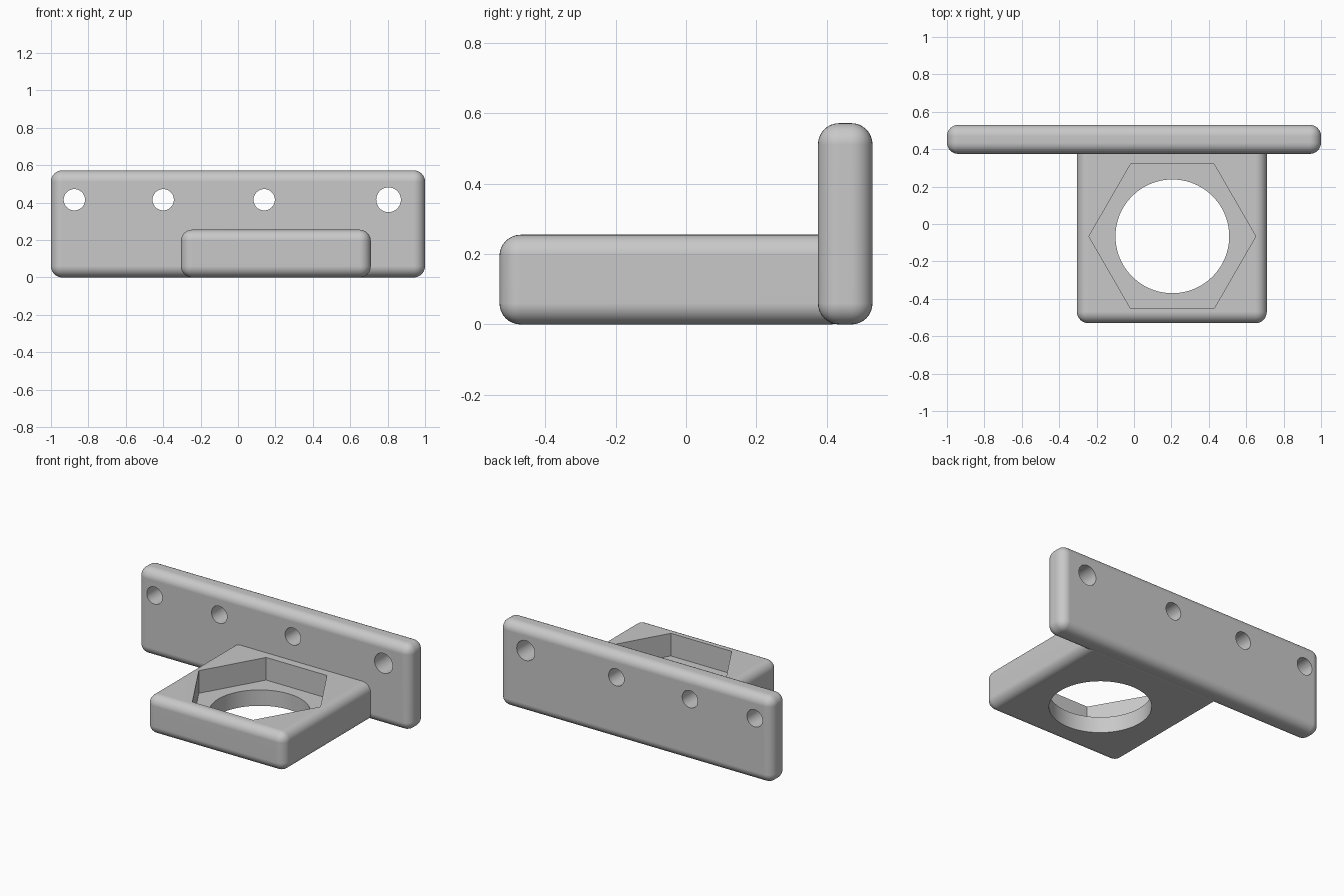
import bpy
import bmesh
import math
from mathutils import Matrix

cube = bpy.data.objects.get("Cube")
if cube:
    bpy.data.objects.remove(cube, do_unlink=True)

GREY = (0.58, 0.58, 0.58, 1.0)
grey = bpy.data.materials.new("plain grey")
grey.use_nodes = True
grey.diffuse_color = GREY
grey.node_tree.nodes["Principled BSDF"].inputs["Base Color"].default_value = GREY


def to_object(name, bm):
    bmesh.ops.recalc_face_normals(bm, faces=bm.faces)
    mesh = bpy.data.meshes.new(name)
    bm.to_mesh(mesh)
    bm.free()
    mesh.materials.append(grey)
    obj = bpy.data.objects.new(name, mesh)
    bpy.context.collection.objects.link(obj)
    return obj


def rounded_box(name, low, high, radius=0.06):
    bm = bmesh.new()
    bmesh.ops.create_cube(bm, size=1)
    for v in bm.verts:
        v.co = [h if c > 0 else l for c, l, h in zip(v.co, low, high)]
    bmesh.ops.bevel(bm, geom=bm.edges[:], offset=radius, segments=8,
                    profile=0.5, affect='EDGES', clamp_overlap=True)
    return to_object(name, bm)


def prism(name, centre, radius, depth, sides, axis='Z'):
    bm = bmesh.new()
    bmesh.ops.create_cone(bm, cap_ends=True, segments=sides, radius1=radius,
                          radius2=radius, depth=depth)
    # Turn the first corner onto x, then lay the prism along its axis
    bm.verts.ensure_lookup_table()
    corner = bm.verts[0].co
    spin = Matrix.Rotation(-math.atan2(corner.y, corner.x), 4, 'Z')
    lay = Matrix.Rotation(math.pi / 2, 4, 'X') if axis == 'Y' else Matrix()
    bmesh.ops.transform(bm, verts=bm.verts,
                        matrix=Matrix.Translation(centre) @ lay @ spin)
    return to_object(name, bm)


def cut(obj, cutters):
    bpy.context.view_layer.objects.active = obj
    for cutter in cutters:
        mod = obj.modifiers.new("cut", 'BOOLEAN')
        mod.operation = 'DIFFERENCE'
        mod.solver = 'EXACT'
        mod.object = cutter
        bpy.ops.object.modifier_apply(modifier=mod.name)
        bpy.data.objects.remove(cutter, do_unlink=True)


def smooth(obj):
    bpy.ops.object.select_all(action='DESELECT')
    obj.select_set(True)
    bpy.context.view_layer.objects.active = obj
    bpy.ops.object.shade_smooth_by_angle(angle=math.radians(30))
    mod = obj.modifiers.new("even shading", 'WEIGHTED_NORMAL')
    mod.keep_sharp = True


# Upright mounting plate with a row of screw holes, the last one larger
plate = rounded_box("mounting_plate", (-1, 0.375, 0), (1, 0.53, 0.572))
screw_holes = [(-0.875, 0.057), (-0.4, 0.057), (0.14, 0.057), (0.805, 0.066)]
cut(plate, [prism("screw_hole_cutter", (x, 0.45, 0.415), r, 0.6, 48, 'Y')
            for x, r in screw_holes])
smooth(plate)

# Flat bracket with a hexagonal pocket above a round through hole
bracket = rounded_box("socket_bracket", (-0.305, -0.53, 0), (0.71, 0.47, 0.255))
cx, cy, floor = 0.205, -0.066, 0.105
cut(bracket, [
    prism("hex_pocket_cutter", (cx, cy, floor + 0.2), 0.446, 0.4, 6),
    prism("round_hole_cutter", (cx, cy, 0.1), 0.304, 0.8, 96),
])
smooth(bracket)
